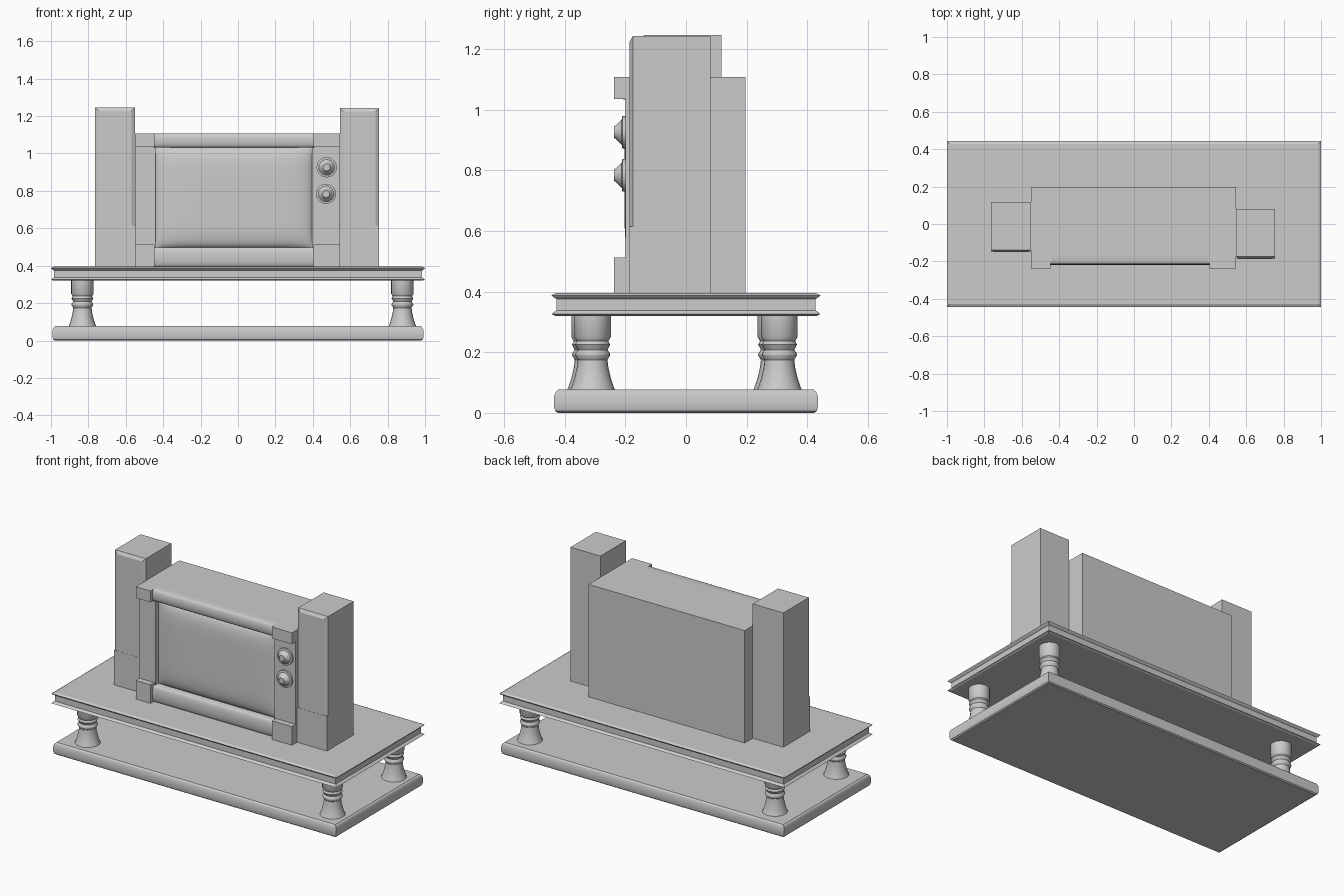
import bpy, bmesh, math

if "Cube" in bpy.data.objects:
    bpy.data.objects.remove(bpy.data.objects["Cube"])


def finish(name, bm, smooth=None):
    bmesh.ops.recalc_face_normals(bm, faces=bm.faces[:])
    me = bpy.data.meshes.new(name)
    bm.to_mesh(me)
    bm.free()
    ob = bpy.data.objects.new(name, me)
    bpy.context.collection.objects.link(ob)
    if smooth:
        bpy.ops.object.select_all(action='DESELECT')
        bpy.context.view_layer.objects.active = ob
        ob.select_set(True)
        bpy.ops.object.shade_smooth_by_angle(angle=math.radians(smooth))
    return ob


def loft(name, rings, smooth=None, closed=True):
    """Skin a stack of equal-length vertex rings, capping both ends."""
    bm = bmesh.new()
    vs = [[bm.verts.new(p) for p in r] for r in rings]
    n = len(rings[0])
    for a, b in zip(vs, vs[1:]):
        for i in range(n):
            j = (i + 1) % n
            bm.faces.new((a[i], a[j], b[j], b[i]))
    bm.faces.new(vs[0])
    bm.faces.new(vs[-1])
    return finish(name, bm, smooth)


def box(name, x0, x1, y0, y1, z0, z1):
    return loft(name, [[(x0, y0, z), (x1, y0, z), (x1, y1, z), (x0, y1, z)] for z in (z0, z1)])


def shelf(name, profile):
    rings = []
    for inset, z in profile:
        x, y = 1 - inset, 0.443 - inset
        rings.append([(-x, -y, z), (x, -y, z), (x, y, z), (-x, y, z)])
    return loft(name, rings, 25)


def lathe(name, profile, n, place):
    rings = [[place(r * math.cos(2 * math.pi * i / n), r * math.sin(2 * math.pi * i / n), h)
              for i in range(n)] for r, h in profile]
    return loft(name, rings, 35)


def bar(name, x0, x1, profile):
    return loft(name, [[(x, y, z) for y, z in profile] for x in (x0, x1)], 40)


# Stand shelves with moulded edges
shelf("bottom_shelf", [(.02, 0), (.012, .006), (.008, .02), (.008, .055), (.014, .07), (.022, .077)])
shelf("top_shelf", [(.012, .32), (0, .326), (.005, .331), (.016, .338), (.016, .375),
                    (.005, .382), (0, .388), (.014, .395)])

# Turned legs
leg = [(.074, .076), (.07, .085), (.06, .115), (.052, .15), (.049, .175), (.058, .19), (.058, .195),
       (.049, .208), (.058, .225), (.052, .237), (.06, .25), (.06, .322)]
for name, lx, ly in (("front_left_leg", -.832, -.318), ("front_right_leg", .879, -.308),
                     ("back_left_leg", -.832, .296), ("back_right_leg", .879, .308)):
    lathe(name, leg, 20, lambda a, b, h, lx=lx, ly=ly: (lx + a, ly + b, h))

# Television cabinet
box("cabinet", -.55, .545, -.165, .197, .395, 1.108)
box("left_stile", -.55, -.44, -.2, -.16, .395, 1.108)
box("control_panel", .395, .545, -.2, -.16, .395, 1.108)
for side, x0, x1 in (("left", -.55, -.447), ("right", .405, .545)):
    box(side + "_upper_block", x0, x1, -.238, -.195, 1.036, 1.108)
    box(side + "_lower_block", x0, x1, -.238, -.195, .395, .513)


# Rounded rails above and below the screen
def rail(z0, z1):
    r, h = .014, (z1 - z0) / 2
    pts = [(-.16, z1), (-.16, z0)]
    for i in range(11):
        t = -math.pi / 2 + math.pi * i / 10
        pts.append((-.204 - r * math.cos(t), z0 + h + h * math.sin(t)))
    return pts


bar("upper_rail", -.45, .41, rail(1.033, 1.108))
bar("lower_rail", -.45, .41, rail(.395, .498))

# Bulging screen
bm = bmesh.new()
bmesh.ops.create_grid(bm, x_segments=32, y_segments=24, size=1)
for v in bm.verts:
    u, w = v.co.x, v.co.y
    u = math.copysign(1 - (1 - abs(u)) ** 1.4, u)
    w = math.copysign(1 - (1 - abs(w)) ** 1.4, w)
    k = max(0, 1 - abs(u) ** 6) * max(0, 1 - abs(w) ** 6)
    v.co = (-.0225 + .4195 * u, -.166 - .037 * k ** .6, .766 + .27 * w)
finish("screen", bm, 50)

# Control knobs
knob = [(.054, .195), (.054, .21), (.042, .212), (.022, .232), (.019, .238), (.012, .238)]
for name, x, z in (("upper_knob", .474, .926), ("lower_knob", .471, .784)):
    lathe(name, knob, 24, lambda a, b, h, x=x, z=z: (x + a, -h, z + b))


# Side speakers with a plinth front and a chamfered grille
def speaker(name, x0, x1, y0, y1, top):
    box(name + "_speaker_case", x0, x1, y0, y1, .395, top)
    box(name + "_speaker_base", x0, x1, y0 - .012, y0 + .01, .395, .615)

    def rect(i, y):
        return [(x0 + i, y, .61), (x1 - i, y, .61), (x1 - i, y, top - i), (x0 + i, y, top - i)]
    loft(name + "_speaker_grille", [rect(0, y0 + .005), rect(0, y0), rect(.019, y0 - .011)])


speaker("left", -.765, -.55, -.138, .117, 1.247)
speaker("right", .545, .755, -.175, .08, 1.243)
